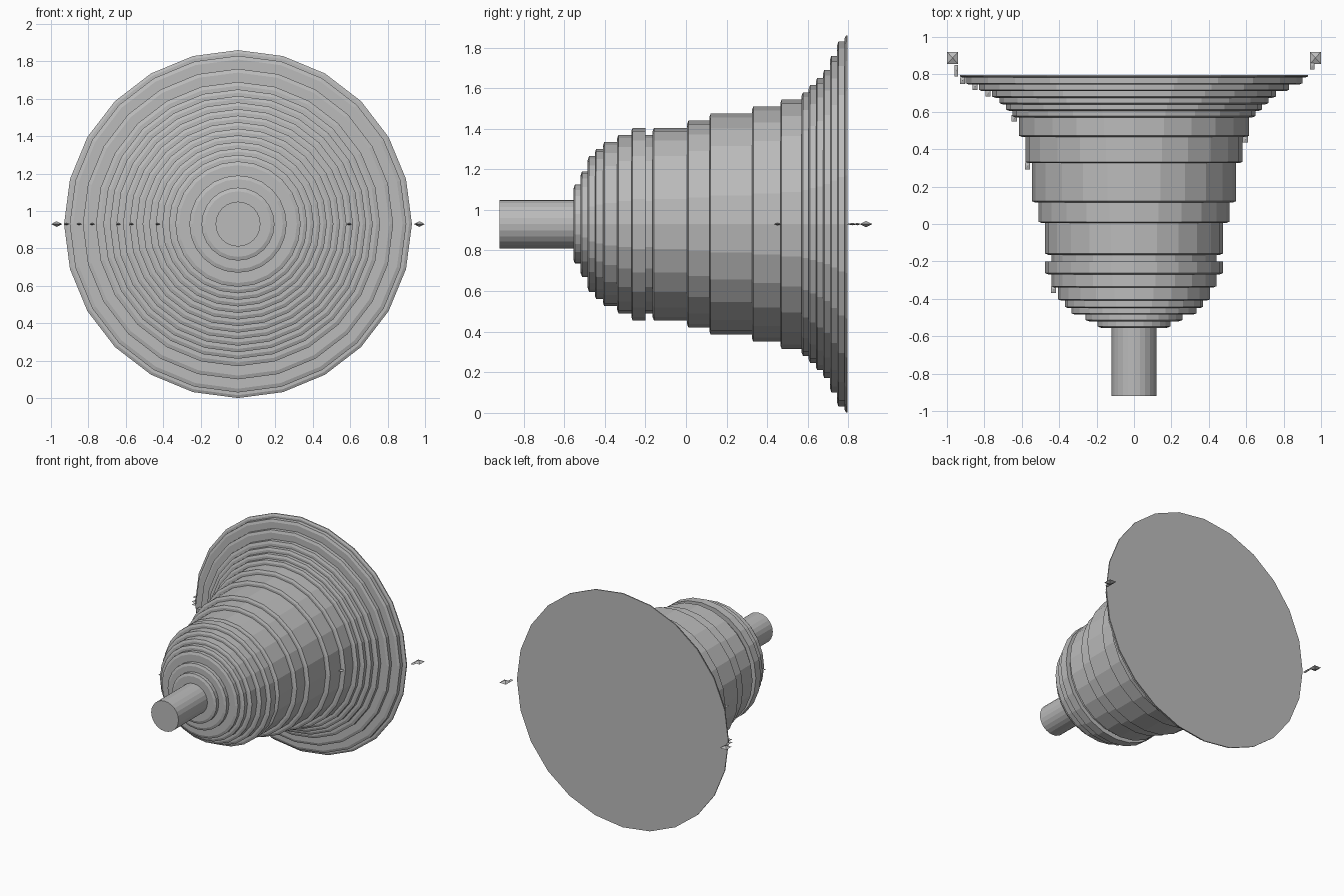
import bpy, bmesh, math
from mathutils import Matrix

if "Cube" in bpy.data.objects:
    bpy.data.objects.remove(bpy.data.objects["Cube"])

CZ = 0.93      # height of the bell axis
SIDES = 24

grey = bpy.data.materials.new("grey")
grey.diffuse_color = (0.5, 0.5, 0.5, 1)
grey.use_nodes = True
grey.node_tree.nodes["Principled BSDF"].inputs["Base Color"].default_value = grey.diffuse_color


def finish(bm, name):
    bmesh.ops.recalc_face_normals(bm, faces=bm.faces)
    me = bpy.data.meshes.new(name)
    bm.to_mesh(me)
    bm.free()
    me.materials.append(grey)
    ob = bpy.data.objects.new(name, me)
    bpy.context.collection.objects.link(ob)
    return ob


def lathe(name, profile):
    """Closed solid turned about the y axis from (y, radius) points."""
    bm = bmesh.new()
    rings = []
    for y, r in profile:
        rings.append([bm.verts.new((r * math.cos(2 * math.pi * i / SIDES), y,
                                    CZ + r * math.sin(2 * math.pi * i / SIDES)))
                      for i in range(SIDES)])
    for a, b in zip(rings, rings[1:]):
        for i in range(SIDES):
            j = (i + 1) % SIDES
            bm.faces.new((a[i], a[j], b[j], b[i]))
    bm.faces.new(rings[0])
    bm.faces.new(rings[-1])
    return finish(bm, name)


def chip(name, x, y, sx, sy, sz):
    """Small flat double pyramid lying beside the bell."""
    bm = bmesh.new()
    base = [bm.verts.new((x + a * sx / 2, y + b * sy / 2, CZ))
            for a, b in ((-1, -1), (1, -1), (1, 1), (-1, 1))]
    for s in (-1, 1):
        tip = bm.verts.new((x, y, CZ + s * sz / 2))
        for i in range(4):
            bm.faces.new((base[i], base[(i + 1) % 4], tip))
    return finish(bm, name)


# stepped bell body: (start y, radius) of each step, ending at the flat mouth
steps = [(-0.555, 0.195), (-0.52, 0.26), (-0.485, 0.335), (-0.45, 0.37),
         (-0.41, 0.405), (-0.34, 0.44), (-0.27, 0.475), (-0.20, 0.44),
         (-0.165, 0.475), (0.005, 0.51), (0.115, 0.545), (0.325, 0.58),
         (0.465, 0.615), (0.57, 0.65), (0.605, 0.685), (0.64, 0.72),
         (0.675, 0.76), (0.71, 0.83), (0.745, 0.90), (0.782, 0.93)]
BEVEL = 0.007
profile = [(-0.92, 0.12)]
r_prev = 0.12
for y, r in steps:
    # each step opens with a small slanted edge
    lead = min(0.02, abs(r - r_prev) / 2) * (1 if r > r_prev else 0)
    profile += [(y, r_prev), (y, r - lead), (y + BEVEL, r)]
    r_prev = r
profile.append((0.797, r_prev))
lathe("bell_with_handle", profile)

# loose lugs beside the mouth, with their short stems
for side, label in ((-1, "left"), (1, "right")):
    chip("lug_" + label, side * 0.97, 0.888, 0.058, 0.064, 0.03)
chip("stem_left", -0.95, 0.82, 0.02, 0.062, 0.012)
chip("stem_right", 0.953, 0.845, 0.025, 0.04, 0.012)

# tiny chips along the steps
for n, (x, y) in enumerate(((-0.917, 0.767), (-0.85, 0.735), (-0.78, 0.70),
                            (-0.64, 0.565), (-0.57, 0.31), (-0.43, -0.352),
                            (0.595, 0.452))):
    chip("edge_chip_%d" % n, x, y, 0.028, 0.035, 0.012)
